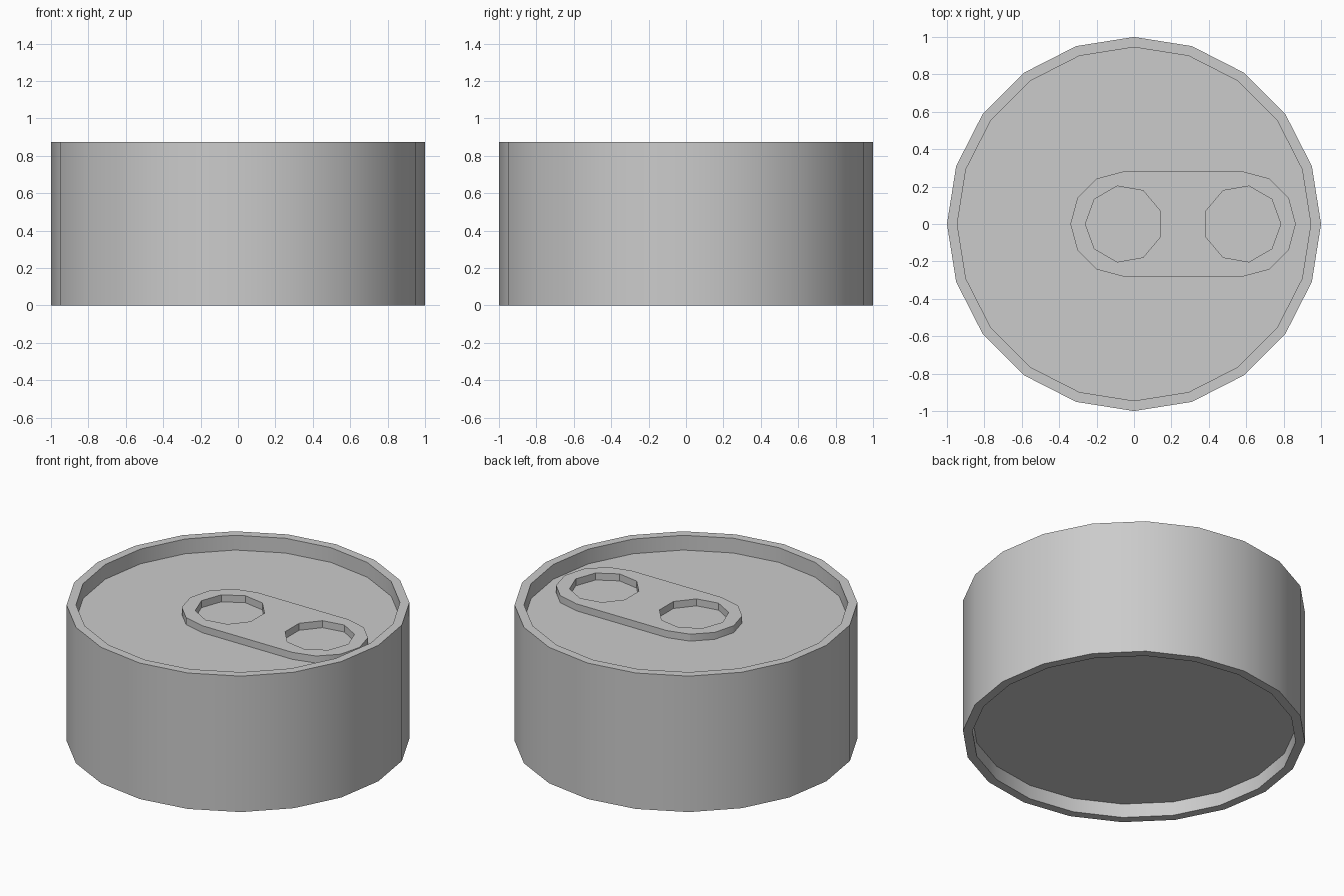
import bpy, bmesh
from math import cos, sin, pi

if "Cube" in bpy.data.objects:
    bpy.data.objects.remove(bpy.data.objects["Cube"])

SIDES = 20
HEIGHT, LID_Z, BASE_Z = 0.875, 0.78, 0.09
RIM, INNER = 1.0, 0.945


def ngon(cx, r, sides, start=0.0, count=None):
    count = sides if count is None else count
    return [(cx + r * cos(start + 2 * pi * i / sides),
             r * sin(start + 2 * pi * i / sides)) for i in range(count)]


def smooth(obj):
    bpy.ops.object.select_all(action='DESELECT')
    obj.select_set(True)
    bpy.context.view_layer.objects.active = obj
    bpy.ops.object.shade_smooth_by_angle(angle=pi / 6)


# can body: rings of the wall profile, closed by recessed base and lid
profile = [(INNER, BASE_Z), (INNER, 0), (RIM, 0),
           (RIM, HEIGHT), (INNER, HEIGHT), (INNER, LID_Z)]
bm = bmesh.new()
rings = [[bm.verts.new((x, y, z)) for x, y in ngon(0, r, SIDES)] for r, z in profile]
for a, b in zip(rings, rings[1:]):
    for i in range(SIDES):
        j = (i + 1) % SIDES
        bm.faces.new((a[i], a[j], b[j], b[i]))
bm.faces.new(rings[0][::-1])
bm.faces.new(rings[-1])
bmesh.ops.recalc_face_normals(bm, faces=bm.faces)
mesh = bpy.data.meshes.new("can_body")
bm.to_mesh(mesh)
bm.free()
can = bpy.data.objects.new("can_body", mesh)
bpy.context.collection.objects.link(can)
smooth(can)

# pull tab: filled capsule outline with two finger holes, lying on the lid
THICK, LEFT, RIGHT = 0.045, -0.06, 0.585
outline = ngon(RIGHT, 0.28, 12, -pi / 2, 7) + ngon(LEFT, 0.28, 12, pi / 2, 7)
holes = [ngon(-0.054, 0.206, 9, pi), ngon(0.579, 0.206, 9)]
curve = bpy.data.curves.new("pull_tab", 'CURVE')
curve.dimensions = '2D'
curve.fill_mode = 'BOTH'
curve.extrude = THICK / 2
for loop in [outline] + holes:
    spline = curve.splines.new('POLY')
    spline.points.add(len(loop) - 1)
    for p, (x, y) in zip(spline.points, loop):
        p.co = (x, y, 0, 1)
    spline.use_cyclic_u = True
    spline.use_smooth = False
tab = bpy.data.objects.new("pull_tab", curve)
tab.location.z = LID_Z + THICK / 2
bpy.context.collection.objects.link(tab)
bpy.ops.object.select_all(action='DESELECT')
tab.select_set(True)
bpy.context.view_layer.objects.active = tab
bpy.ops.object.convert(target='MESH')
tab = bpy.context.view_layer.objects.active

# weld the tab's walls to its faces
bm = bmesh.new()
bm.from_mesh(tab.data)
bmesh.ops.remove_doubles(bm, verts=bm.verts, dist=0.0005)
bmesh.ops.recalc_face_normals(bm, faces=bm.faces)
bm.to_mesh(tab.data)
bm.free()
smooth(tab)
